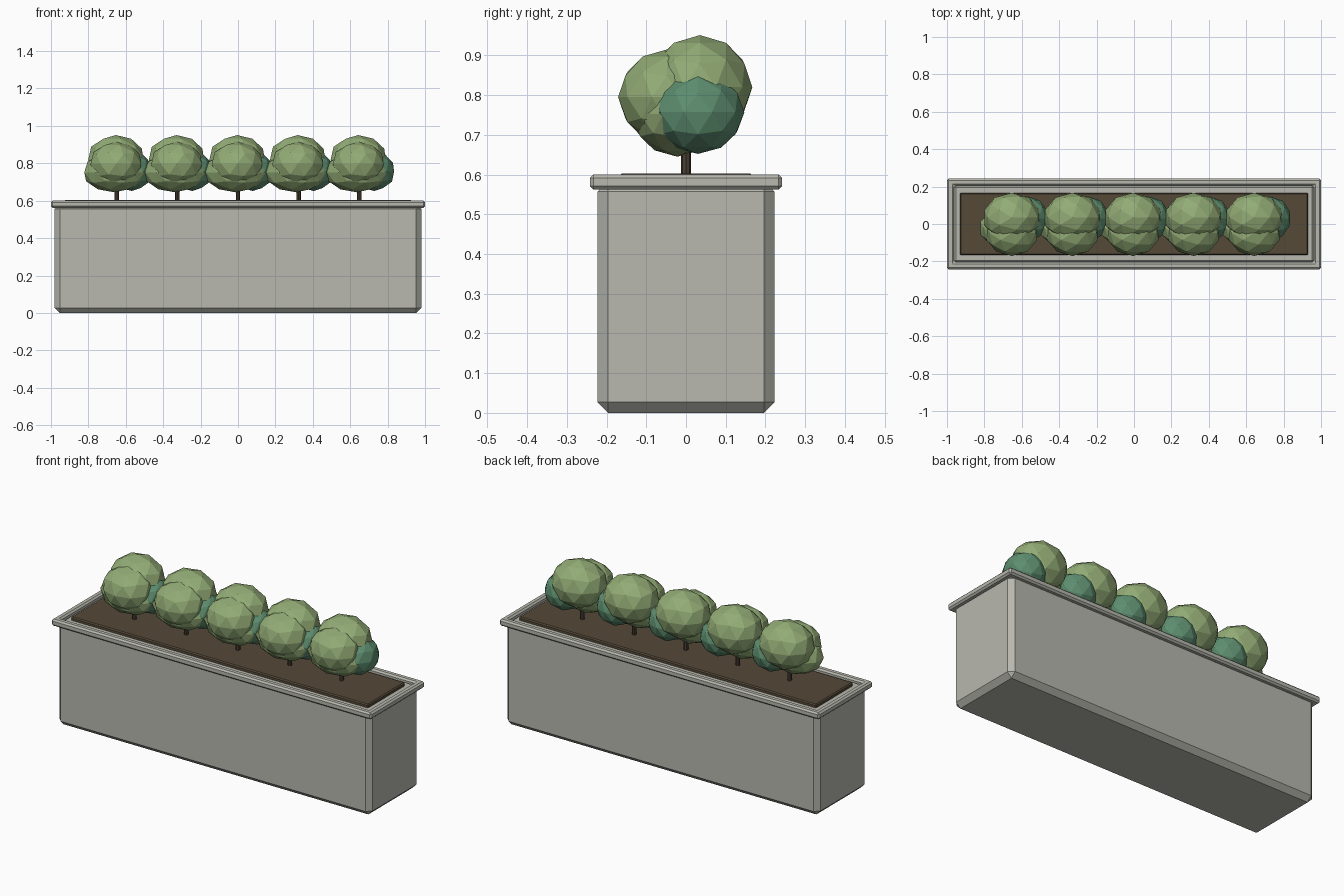
import bpy
from mathutils import Vector

cube = bpy.data.objects.get("Cube")
if cube:
    bpy.data.objects.remove(cube, do_unlink=True)


def material(name, rgb):
    m = bpy.data.materials.new(name)
    m.use_nodes = True
    m.diffuse_color = (*rgb, 1)
    m.node_tree.nodes["Principled BSDF"].inputs["Base Color"].default_value = (*rgb, 1)
    return m


stone = material("pale stone", (0.48, 0.48, 0.43))
soil_brown = material("soil brown", (0.09, 0.067, 0.04))
bark = material("bark brown", (0.07, 0.05, 0.032))
light_leaf = material("light leaf", (0.29, 0.41, 0.18))
dark_leaf = material("dark leaf", (0.11, 0.27, 0.16))


def finish(name, mat):
    ob = bpy.context.object
    ob.name = ob.data.name = name
    ob.data.materials.append(mat)
    return ob


def box(name, half_x, half_y, z0, z1, bevel, mat):
    bpy.ops.mesh.primitive_cube_add(size=2, location=(0, 0, (z0 + z1) / 2))
    ob = finish(name, mat)
    for v in ob.data.vertices:
        v.co *= Vector((half_x, half_y, (z1 - z0) / 2))
    mod = ob.modifiers.new("chamfer", "BEVEL")
    mod.width = bevel
    mod.segments = 1
    return ob


def leaf_clump(name, centre, radii, mat):
    bpy.ops.mesh.primitive_ico_sphere_add(subdivisions=2, radius=1, location=centre)
    ob = finish(name, mat)
    for v in ob.data.vertices:
        v.co *= Vector(radii)


# Planter trough and soil slab
box("planter_body", 0.98, 0.223, 0, 0.584, 0.027, stone)
box("soil", 0.93, 0.167, 0.57, 0.603, 0.006, soil_brown)

# Rim: a rectangular frame with chamfered edges
outer, inner, z0, z1 = (1.0, 0.242), (0.962, 0.204), 0.562, 0.6
signs = [(-1, -1), (1, -1), (1, 1), (-1, 1)]
verts = [(sx * h[0], sy * h[1], z) for h, z in
         ((outer, z0), (outer, z1), (inner, z1), (inner, z0)) for sx, sy in signs]
faces = [(r * 4 + i, r * 4 + (i + 1) % 4, (r + 1) % 4 * 4 + (i + 1) % 4, (r + 1) % 4 * 4 + i)
         for r in range(4) for i in range(4)]
mesh = bpy.data.meshes.new("planter_rim")
mesh.from_pydata(verts, [], faces)
mesh.materials.append(stone)
rim = bpy.data.objects.new("planter_rim", mesh)
bpy.context.collection.objects.link(rim)
chamfer = rim.modifiers.new("chamfer", "BEVEL")
chamfer.width = 0.009
chamfer.segments = 1

# Row of shrubs: a thin trunk and four overlapping leaf clumps each
clumps = [
    ("top_leaves", (-0.005, 0.035, 0.82), (0.155, 0.132, 0.131), light_leaf),
    ("front_leaves", (-0.005, -0.048, 0.795), (0.142, 0.123, 0.12), light_leaf),
    ("low_leaves", (-0.012, -0.022, 0.752), (0.17, 0.115, 0.107), light_leaf),
    ("side_leaves", (0.08, 0.03, 0.757), (0.112, 0.117, 0.105), dark_leaf),
]
for n in range(5):
    x = (n - 2) * 0.324
    bpy.ops.mesh.primitive_cylinder_add(vertices=8, radius=0.012, depth=0.16,
                                        location=(x, 0, 0.67))
    finish(f"trunk_{n + 1}", bark)
    for name, (cx, cy, cz), radii, mat in clumps:
        leaf_clump(f"{name}_{n + 1}", (x + cx, cy, cz), radii, mat)
